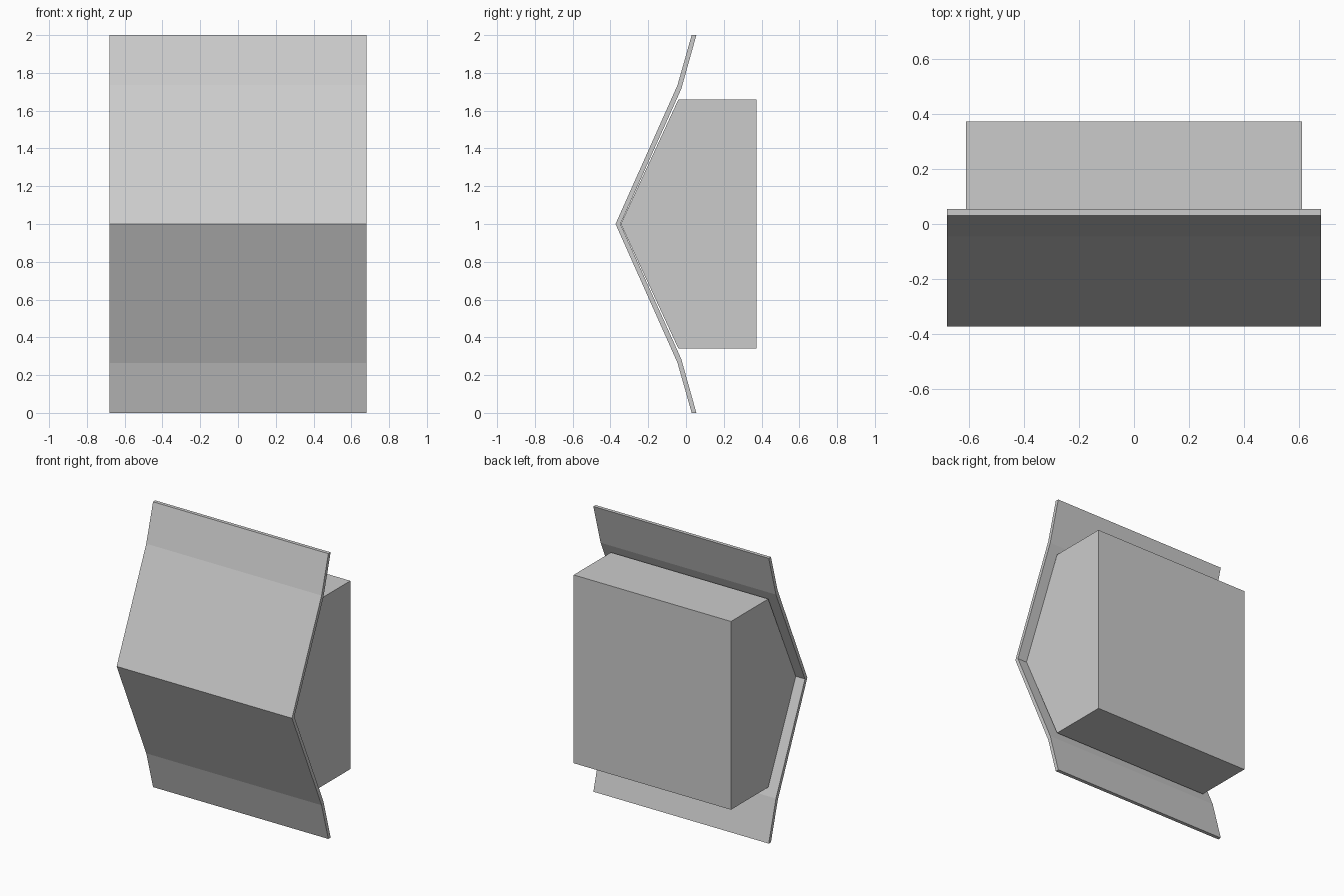
import bpy
import bmesh

cube = bpy.data.objects.get("Cube")
if cube:
    bpy.data.objects.remove(cube, do_unlink=True)

# One plain grey for every part
grey = bpy.data.materials.new("light_grey")
grey.use_nodes = True
grey.diffuse_color = (0.6, 0.6, 0.6, 1)
grey.node_tree.nodes["Principled BSDF"].inputs["Base Color"].default_value = grey.diffuse_color


def mirrored(upper):
    """Complete a (y, z) chain that ends on the z = 1 ridge with its lower half."""
    return upper + [(y, 2 - z) for y, z in reversed(upper[:-1])]


def extrude_profile(name, profile, half_width):
    """Sweep a closed (y, z) profile along x."""
    bm = bmesh.new()
    face = bm.faces.new([bm.verts.new((-half_width, y, z)) for y, z in profile])
    swept = bmesh.ops.extrude_face_region(bm, geom=[face])
    verts = [v for v in swept["geom"] if isinstance(v, bmesh.types.BMVert)]
    bmesh.ops.translate(bm, verts=verts, vec=(2 * half_width, 0, 0))
    bmesh.ops.recalc_face_normals(bm, faces=bm.faces[:])
    mesh = bpy.data.meshes.new(name)
    bm.to_mesh(mesh)
    bm.free()
    mesh.materials.append(grey)
    obj = bpy.data.objects.new(name, mesh)
    bpy.context.collection.objects.link(obj)
    return obj


# Thin folded front panel with flared top and bottom edges
outer = mirrored([(0.03, 2), (-0.045, 1.735), (-0.373, 1)])
inner = mirrored([(0.055, 2), (-0.025, 1.715), (-0.347, 1)])
extrude_profile("folded_front_panel", outer + inner[::-1], 0.68)

# Solid body behind the panel, with a pointed front
body = mirrored([(0.373, 1.66), (-0.04, 1.66), (-0.345, 1)])
extrude_profile("rear_body", body, 0.61)
